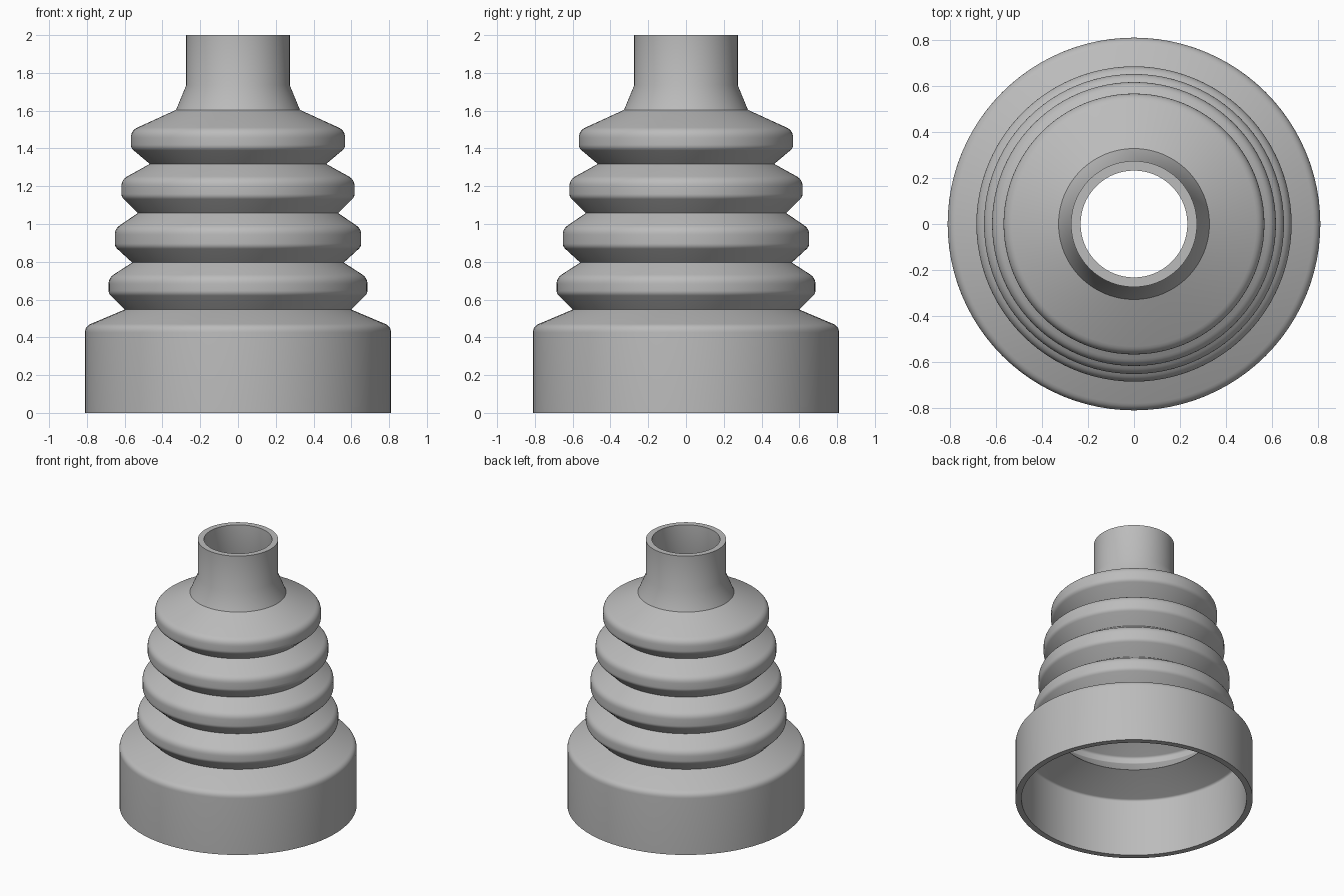
import bpy, bmesh, math
from mathutils import Vector

old = bpy.data.objects.get("Cube")
if old:
    bpy.data.objects.remove(old, do_unlink=True)

SIDES = 96
WALL = 0.042

rubber = bpy.data.materials.new("grey rubber")
rubber.use_nodes = True
GREY = (0.5, 0.5, 0.5, 1)
rubber.diffuse_color = GREY
rubber.node_tree.nodes["Principled BSDF"].inputs["Base Color"].default_value = GREY

# Outer profile corners: radius, height, fillet radius
corners = [(0.81, 0.0, 0), (0.81, 0.458, 0.05), (0.60, 0.547, 0)]
# Each fold: crest radius, crest bottom, crest top, valley radius, valley height
folds = [(0.685, 0.632, 0.715, 0.56, 0.796),
         (0.652, 0.88, 0.975, 0.53, 1.058),
         (0.617, 1.143, 1.235, 0.467, 1.318),
         (0.567, 1.402, 1.495, 0.328, 1.604)]
for crest, low, high, valley, height in folds:
    corners += [(crest, low, 0.04), (crest, high, 0.06), (valley, height, 0)]
corners += [(0.274, 1.735, 0), (0.274, 2.0, 0)]


def offset(points, distance):
    """Shift the profile towards the axis by the wall thickness."""
    result = []
    for i, (r, z, f) in enumerate(points):
        here = Vector((r, z))
        dirs = []
        if i > 0:
            dirs.append((here - Vector(points[i - 1][:2])).normalized())
        if i < len(points) - 1:
            dirs.append((Vector(points[i + 1][:2]) - here).normalized())
        normals = [Vector((-d.y, d.x)) for d in dirs]
        miter = sum(normals, Vector((0, 0))).normalized()
        p = here + miter * distance / miter.dot(normals[0])
        result.append((p.x, p.y, f * 0.4))
    return result


def fillet(points, steps=6):
    """Round the corners that carry a radius."""
    result = []
    for i, (r, z, f) in enumerate(points):
        here = Vector((r, z))
        if f == 0:
            result.append(here)
            continue
        a = Vector(points[i - 1][:2]) - here
        b = Vector(points[i + 1][:2]) - here
        cut = f / math.tan(a.angle(b) / 2)
        cut = min(cut, a.length * 0.48, b.length * 0.48)
        start, end = here + a.normalized() * cut, here + b.normalized() * cut
        for k in range(steps + 1):
            t = k / steps
            result.append(start * (1 - t) ** 2 + here * 2 * t * (1 - t) + end * t * t)
    return result


# Closed wall section, revolved around z
section = fillet(corners) + fillet(offset(corners, WALL))[::-1]
bm = bmesh.new()
verts = [bm.verts.new((p.x, 0, p.y)) for p in section]
edges = [bm.edges.new((v, verts[(i + 1) % len(verts)])) for i, v in enumerate(verts)]
bmesh.ops.spin(bm, geom=verts + edges, cent=(0, 0, 0), axis=(0, 0, 1),
               angle=math.tau, steps=SIDES, use_merge=True)
bmesh.ops.remove_doubles(bm, verts=bm.verts[:], dist=0.0001)
bmesh.ops.recalc_face_normals(bm, faces=bm.faces[:])
mesh = bpy.data.meshes.new("bellows_boot")
bm.to_mesh(mesh)
bm.free()
mesh.materials.append(rubber)

boot = bpy.data.objects.new("bellows_boot", mesh)
bpy.context.collection.objects.link(boot)
bpy.ops.object.select_all(action="DESELECT")
boot.select_set(True)
bpy.context.view_layer.objects.active = boot
bpy.ops.object.shade_smooth_by_angle(angle=math.radians(25))
